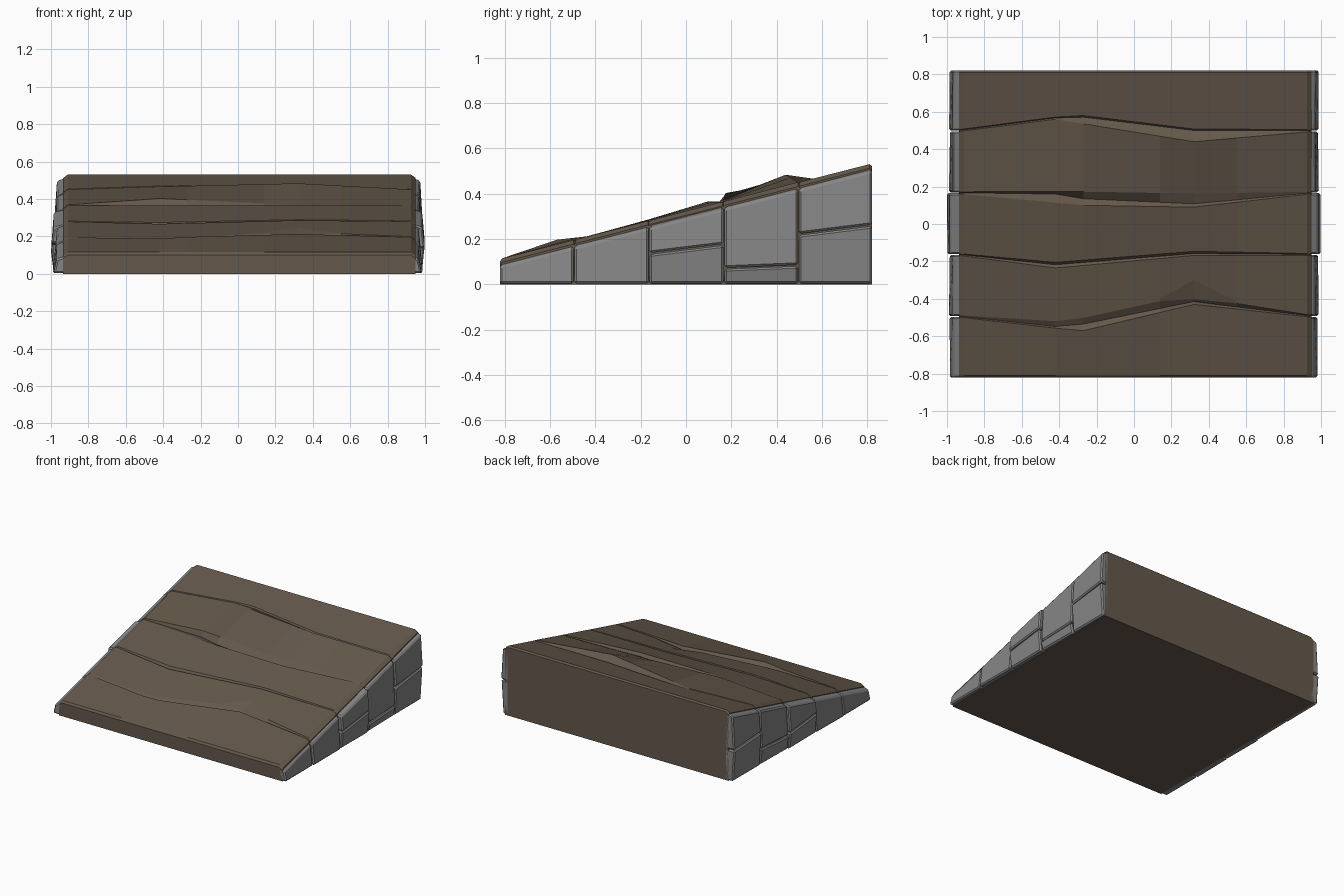
import bpy, bmesh, random

if "Cube" in bpy.data.objects:
    bpy.data.objects.remove(bpy.data.objects["Cube"])
random.seed(4)

def material(name, col):
    m = bpy.data.materials.new(name)
    m.diffuse_color = (*col, 1)
    m.use_nodes = True
    m.node_tree.nodes["Principled BSDF"].inputs["Base Color"].default_value = m.diffuse_color
    return m

EARTH = material("brown earth", (0.130, 0.098, 0.070))
STONE = material("grey stone", (0.235, 0.238, 0.235))

def slope(y):
    return 0.115 + (y + 0.81) * 0.2562

def make(name, bm, mat):
    bmesh.ops.recalc_face_normals(bm, faces=bm.faces)
    me = bpy.data.meshes.new(name)
    bm.to_mesh(me)
    bm.free()
    me.materials.append(mat)
    ob = bpy.data.objects.new(name, me)
    bpy.context.collection.objects.link(ob)
    return ob

def sample(knots, x):
    """Piecewise linear (y, rise) along a crack line."""
    for (xa, ya, da), (xb, yb, db) in zip(knots, knots[1:]):
        if x <= xb:
            t = (x - xa) / (xb - xa)
            return ya + (yb - ya) * t, da + (db - da) * t
    return knots[-1][1:]

L, R = -0.935, 0.95

def line(y_end, *mid, rise=0.0):
    return [(L, y_end, rise), *mid, (R, y_end, rise)]

# Earth ramp: crack lines from front to back, each (x, y, rise above slope)
lines = [
    line(-0.81),
    line(-0.498, (-.42, -.557, .008), (-.27, -.57, .02), (.32, -.43, .0)),
    line(-0.493, (-.42, -.548, -.012), (-.27, -.535, -.012), (.32, -.415, -.028), rise=-.005),
    line(-0.488, (-.42, -.52, 0), (-.27, -.502, 0), (.14, -.412, 0), (.32, -.402, -.02), (.55, -.425, 0)),
    line(-0.482, (-.42, -.51, 0), (.14, -.40, 0), (.32, -.30, 0), (.55, -.415, 0)),
    line(-0.168, (-.42, -.235, .004), (.32, -.168, .006)),
    line(-0.163, (-.42, -.218, -.012), (.32, -.158, -.010), rise=-.005),
    line(-0.158, (-.42, -.205, .004), (.32, -.146, .004)),
    line(0.162, (-.27, .10, .018), (.32, .09, .018)),
    line(0.167, (-.42, .16, -.005), (-.27, .135, -.008), (.32, .108, -.008), rise=-.005),
    line(0.172, (-.42, .175, .035), (.32, .163, .004)),
    line(0.495, (-.42, .56, .0), (.32, .44, .048)),
    line(0.50, (-.42, .567, -.005), (-.27, .571, -.008), (.32, .50, -.008), rise=-.005),
    line(0.505, (-.42, .572, .0), (-.27, .58, .0), (.32, .508, .0)),
    line(0.81),
]
stations = [L, L + .025, -.42, -.27, .14, .32, .55, R - .025, R]
bm = bmesh.new()
grid = []
for x in stations:
    drop = 0.018 if x in (L, R) else 0
    col = [(-.822, 0), (-.822, .10 - drop)]
    for k in lines:
        y, d = sample(k, x)
        col.append((y, slope(y) + d - drop))
    col += [(.822, .52 - drop), (.822, 0)]
    grid.append([bm.verts.new((x, y, z)) for y, z in col])
n = len(grid[0])
for a, b in zip(grid, grid[1:]):
    for j in range(n):
        bm.faces.new((a[j], b[j], b[(j + 1) % n], a[(j + 1) % n]))
bm.faces.new(grid[0])
bm.faces.new(grid[-1])
make("earth_ramp", bm, EARTH)

# Stone side walls: blocks with sloping tops and slanted joints
def block(name, side, y0, y1, bot, top, out_low, out_high, capped):
    inner = (R if side > 0 else -L) - 0.03
    bm = bmesh.new()
    ring = []
    for y, zb, zt in ((y0, bot[0], top[0]), (y1, bot[1], top[1])):
        j = random.uniform(-.004, .004)
        lip = 0.02 if capped else 0
        ring.append([bm.verts.new((side * x, y, z)) for x, z in (
            (inner, zb), (out_low + j, zb), (out_high + j, zt - lip), (inner, zt))])
    a, b = ring
    for i in range(4):
        bm.faces.new((a[i], a[(i + 1) % 4], b[(i + 1) % 4], b[i]))
    bm.faces.new(a)
    bm.faces.new(b)
    ob = make(name, bm, STONE)
    bev = ob.modifiers.new("worn edges", 'BEVEL')
    bev.width = 0.009
    bev.segments = 1
    bev.limit_method = 'ANGLE'

edges = [-.824, -.495, -.163, .167, .497, .824]
reach = [.978, .982, .996, .984, .985]
joints = {1: {2: (.135, .175), 3: (.07, .083), 4: (.22, .26)},
          -1: {2: (.16, .13), 3: (.11, .13), 4: (.26, .24)}}
for side, label in ((1, "right"), (-1, "left")):
    for i, out in enumerate(reach):
        y0, y1 = edges[i] + .002, edges[i + 1] - .002
        top = (slope(y0) - .014, slope(y1) - .014)
        base = (.003, .003)
        split = joints[side].get(i)
        if split:
            block(f"{label}_stone_{i}_lower", side, y0, y1, base,
                  [z - .003 for z in split], out - .012, out + .004, False)
            block(f"{label}_stone_{i}_upper", side, y0, y1,
                  [z + .003 for z in split], top, out, out - .014, True)
        else:
            block(f"{label}_stone_{i}", side, y0, y1, base, top, out + .006, out - .012, True)
